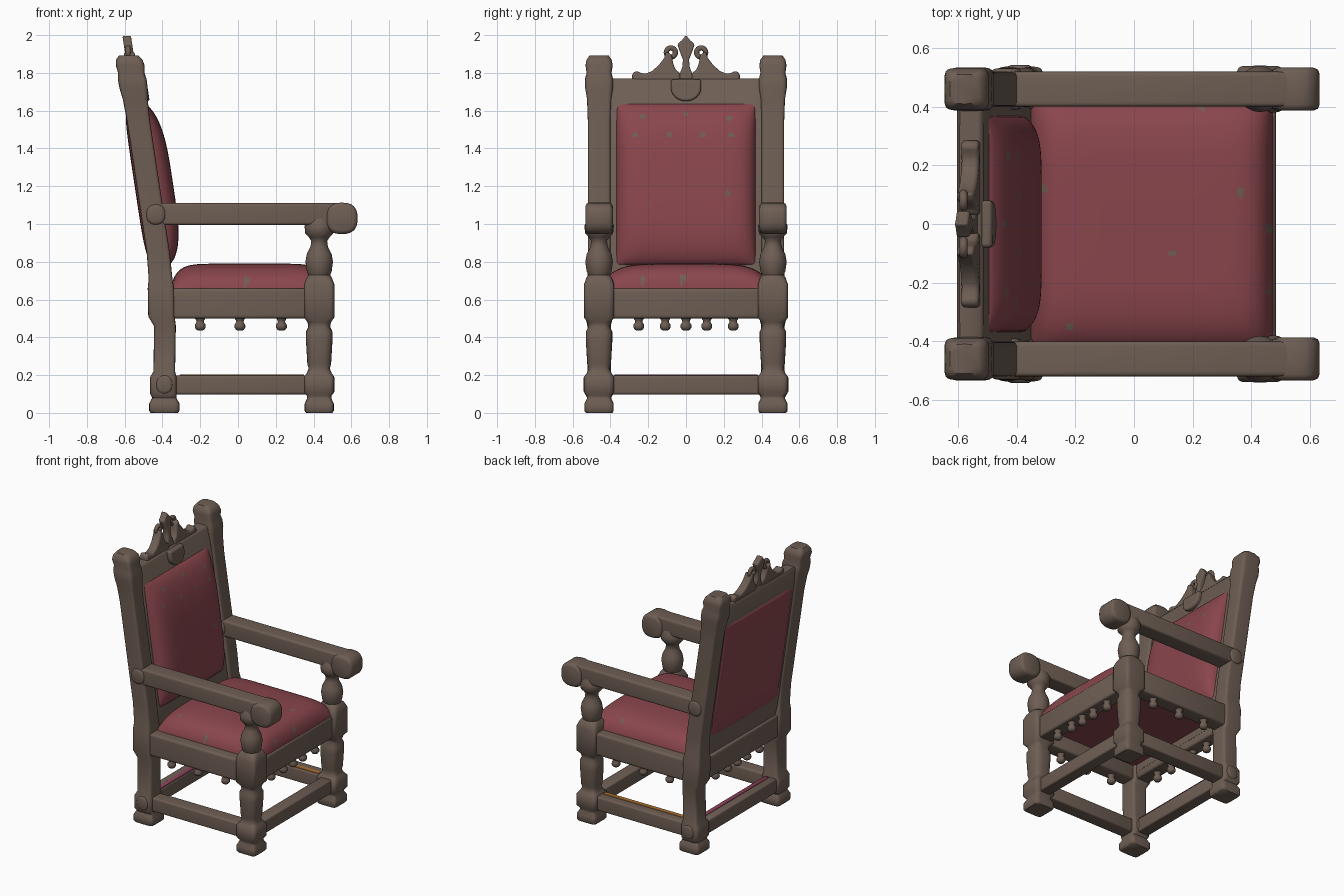
import bpy, bmesh, math
from mathutils import Vector

if "Cube" in bpy.data.objects:
    bpy.data.objects.remove(bpy.data.objects["Cube"])


def material(name, rgb):
    m = bpy.data.materials.new(name)
    m.diffuse_color = (*rgb, 1)
    m.use_nodes = True
    m.node_tree.nodes["Principled BSDF"].inputs["Base Color"].default_value = m.diffuse_color
    return m


WOOD = material("brown wood", (0.155, 0.112, 0.088))
RED = material("dusty red fabric", (0.25, 0.06, 0.073))
ORANGE = material("orange trim", (0.40, 0.16, 0.03))
PINK = material("pink trim", (0.25, 0.05, 0.10))


def finish(name, bm, mats=(WOOD,), angle=50):
    bmesh.ops.recalc_face_normals(bm, faces=bm.faces)
    me = bpy.data.meshes.new(name)
    bm.to_mesh(me)
    bm.free()
    ob = bpy.data.objects.new(name, me)
    bpy.context.collection.objects.link(ob)
    for m in mats:
        me.materials.append(m)
    bpy.ops.object.select_all(action='DESELECT')
    ob.select_set(True)
    bpy.context.view_layer.objects.active = ob
    bpy.ops.object.shade_smooth_by_angle(angle=math.radians(angle))
    return ob


def loft(name, axis, rings, mat=WOOD, n=32):
    """Skin superellipse rings (t, u, v, ru, rv, exponent) along an axis."""
    bm = bmesh.new()
    rows = []
    for t, u, v, ru, rv, e in rings:
        row = []
        for i in range(n):
            a = 2 * math.pi * i / n
            c, s = math.cos(a), math.sin(a)
            p = u + ru * math.copysign(abs(c) ** (2 / e), c)
            q = v + rv * math.copysign(abs(s) ** (2 / e), s)
            row.append(bm.verts.new({'x': (t, p, q), 'y': (p, t, q), 'z': (p, q, t)}[axis]))
        rows.append(row)
    for a, b in zip(rows, rows[1:]):
        for i in range(n):
            j = (i + 1) % n
            bm.faces.new((a[i], a[j], b[j], b[i]))
    bm.faces.new(rows[0])
    bm.faces.new(rows[-1])
    return finish(name, bm, (mat,))


def beam(name, axis, a, b, u, v, ru, rv, mat=WOOD, r=0.015, e=9):
    r = min(r, (b - a) / 3)
    return loft(name, axis, [(a, u, v, ru - r, rv - r, e), (a + r * .3, u, v, ru - r * .3, rv - r * .3, e),
                             (a + r, u, v, ru, rv, e), (b - r, u, v, ru, rv, e),
                             (b - r * .3, u, v, ru - r * .3, rv - r * .3, e), (b, u, v, ru - r, rv - r, e)], mat)


def lean(z):
    """Centre line of the sloping back."""
    return -0.46 - 0.15 * (z - 1.1)


def cushion(name, place, hu, hv, height, spots, pu, pv, k, n=72):
    """Domed pad on a grid; small worn spots show the wood colour."""
    bm = bmesh.new()
    grid = []
    for i in range(n + 1):
        row = []
        for j in range(n + 1):
            u, v = math.sin(math.pi * (i / n - .5)) * .4 + (2 * i / n - 1) * .6, \
                   math.sin(math.pi * (j / n - .5)) * .4 + (2 * j / n - 1) * .6
            h = height * max(0, (1 - abs(u) ** pu) * (1 - abs(v) ** pv)) ** k
            row.append(bm.verts.new(place(u * hu, v * hv, h)))
        grid.append(row)
    for i in range(n):
        for j in range(n):
            f = bm.faces.new((grid[i][j], grid[i + 1][j], grid[i + 1][j + 1], grid[i][j + 1]))
            u = sum((2 * (i + .5) / n - 1, 0)) * .6 + math.sin(math.pi * ((i + .5) / n - .5)) * .4
            v = (2 * (j + .5) / n - 1) * .6 + math.sin(math.pi * ((j + .5) / n - .5)) * .4
            if any(math.hypot(u * hu - a, v * hv - b) < .014 for a, b in spots):
                f.material_index = 1
    rim = grid[0][:-1] + [r[-1] for r in grid[:-1]] + grid[-1][:0:-1] + [r[0] for r in grid[:0:-1]]
    bm.faces.new(rim)
    return finish(name, bm, (RED, WOOD), 80)


def plate(name, pts, offset, thick, bevel=0.012):
    """Flat carved piece from a (y, z) outline, following the lean of the back."""
    bm = bmesh.new()
    f = bm.faces.new([bm.verts.new((lean(z) + offset - thick / 2, y, z)) for y, z in pts])
    r = bmesh.ops.extrude_face_region(bm, geom=[f])
    bmesh.ops.translate(bm, vec=(thick, 0, 0), verts=[g for g in r['geom'] if isinstance(g, bmesh.types.BMVert)])
    ob = finish(name, bm)
    m = ob.modifiers.new("round", 'BEVEL')
    m.width, m.segments = bevel, 3
    return ob


# Front leg with foot, block, turned shaft, block and baluster: (z, radius, exponent)
LEG = [(0, .07, 7), (.01, .077, 7), (.05, .077, 7), (.075, .065, 5), (.09, .065, 5), (.11, .08, 6),
       (.19, .08, 6), (.21, .066, 4), (.235, .056, 3), (.26, .063, 3), (.38, .07, 3), (.43, .07, 3),
       (.455, .058, 3), (.48, .062, 4), (.505, .08, 7), (.68, .08, 7), (.715, .068, 4), (.73, .058, 2),
       (.75, .066, 2), (.80, .073, 2), (.84, .066, 2), (.88, .046, 2), (.91, .042, 2), (.93, .055, 2),
       (.95, .074, 2), (.99, .078, 2), (1.03, .06, 2)]
# Back post: (z, centre x, half x, half y, exponent)
POST = [(0, -.39, .072, .07, 7), (.01, -.39, .08, .077, 7), (.05, -.39, .08, .077, 7), (.08, -.39, .064, .062, 6),
        (.10, -.395, .07, .075, 6), (.19, -.395, .07, .075, 6), (.22, -.39, .057, .062, 7),
        (.46, -.387, .058, .062, 7), (.51, -.405, .07, .073, 7), (.66, -.408, .07, .073, 7),
        (.71, -.41, .063, .062, 8), (.85, lean(.85), .061, .06, 8), (1.55, lean(1.55), .061, .06, 8),
        (1.66, lean(1.66), .066, .064, 8), (1.72, lean(1.72), .075, .074, 6), (1.77, lean(1.77), .076, .074, 6),
        (1.80, lean(1.80), .07, .066, 6), (1.84, lean(1.84), .076, .072, 6), (1.87, lean(1.87), .07, .066, 5),
        (1.893, lean(1.89), .05, .05, 4)]

for s, side in ((-1, "right"), (1, "left")):
    y = s * .46
    loft("front_leg_" + side, 'z', [(z, .43, y, r, r, e) for z, r, e in LEG])
    loft("back_post_" + side, 'z', [(z, x, y, rx, ry, e) for z, x, rx, ry, e in POST])
    # Armrest with rolled hand grip and round bosses
    beam("armrest_" + side, 'x', -.46, .57, y, 1.053, .06, .058)
    beam("arm_scroll_" + side, 'y', y - .073, y + .073, .55, 1.03, .083, .083, e=2.6, r=.02)
    beam("arm_boss_" + side, 'y', y - .07, y + .07, -.435, 1.05, .052, .055, e=2.3)
    beam("foot_boss_" + side, 'y', y - .082, y + .082, -.39, .15, .045, .05, e=2.3)
    beam("side_rail_" + side, 'x', -.42, .44, s * .465, .58, .055, .08)
    beam("side_stretcher_" + side, 'x', -.39, .43, y, .148, .05, .05)

# Cross rails and stretchers
for name, x in (("front", .43), ("back", -.405)):
    beam(name + "_rail", 'y', -.46, .46, x, .58, .055, .08)
    beam(name + "_stretcher", 'y', -.46, .46, x, .148, .045, .05)

# Thin coloured strips on two stretchers
beam("orange_strip", 'x', -.31, .35, .435, .199, .016, .003, ORANGE, .002)
beam("pink_strip", 'y', -.38, .38, -.38, .199, .016, .003, PINK, .002)

# Turned drops under the seat rails
drops = [(x, s * .47) for s in (-1, 1) for x in (-.2, .01, .23)]
drops += [(x, y) for x in (.44, -.41) for y in (-.25, -.11, 0, .11, .25)]
for i, (x, y) in enumerate(drops):
    loft("drop_%d" % i, 'z', [(z, x, y, r, r, 2) for z, r in
         ((.435, .008), (.439, .02), (.452, .029), (.468, .028), (.48, .019), (.49, .021), (.51, .034))], n=16)

# Back panel and its upholstery on both sides
loft("back_panel", 'z', [(z, lean(max(z, .8)) + (.02 if z < .7 else 0), 0, .046 - c, .42, 14) for z, c in
                         ((.55, 0), (.66, 0), (.78, 0), (1.755, 0), (1.77, .012))])
SPOTS = [(-.23, .36), (0, .37), (.23, .35), (-.27, .26), (-.09, .26), (.09, .26), (.24, .26), (.22, -.05)]
cushion("back_cushion", lambda y, z, h: (lean(z + 1.21) + .035 + h, y, z + 1.21), .37, .43, .098, SPOTS, 7, 3.5, .6)
cushion("back_cover", lambda y, z, h: (lean(z + 1.21) - .04 - h, y, z + 1.21), .385, .42, .032, [], 8, 5, .5)

# Seat cushion
cushion("seat_cushion", lambda x, y, h: (x + .06, y, .6 + h), .42, .455, .19,
        [(.07, -.1), (.17, .4), (.3, .11), (-.37, .12), (-.28, -.35), (.4, -.23), (.4, -.02), (-.02, -.43)], 8, 5, .45)

# Crest: two swept wings with curls, a central stem, diamond finial and shield
WING = [(.03, 1.75), (.285, 1.75), (.285, 1.795), (.265, 1.812), (.24, 1.80), (.215, 1.795), (.18, 1.81),
        (.145, 1.84), (.115, 1.88), (.105, 1.915), (.075, 1.895), (.068, 1.85), (.055, 1.815), (.03, 1.80)]
for s, side in ((-1, "right"), (1, "left")):
    plate("crest_wing_" + side, [(s * y, z) for y, z in WING], .005, .06)
    bpy.ops.mesh.primitive_torus_add(location=(lean(1.91), s * .08, 1.908), rotation=(0, math.pi / 2, 0),
                                     major_radius=.024, minor_radius=.014, major_segments=24, minor_segments=10)
    curl = bpy.context.object
    curl.name = "crest_curl_" + side
    curl.data.materials.append(WOOD)
    bpy.ops.object.shade_smooth()
FINIAL = [(.035, 1.74), (.035, 1.79), (.02, 1.83), (.016, 1.87), (.028, 1.90), (.046, 1.95), (.02, 1.975)]
plate("crest_finial", FINIAL + [(0, 2.0)] + [(-y, z) for y, z in FINIAL[::-1]], .005, .045, .008)
plate("crest_shield", [(-.08, 1.765), (.08, 1.765)] + [(.08 * math.cos(a * math.pi / 12), 1.72 - .07 * math.sin(a * math.pi / 12))
                                                     for a in range(13)], .055, .04)
